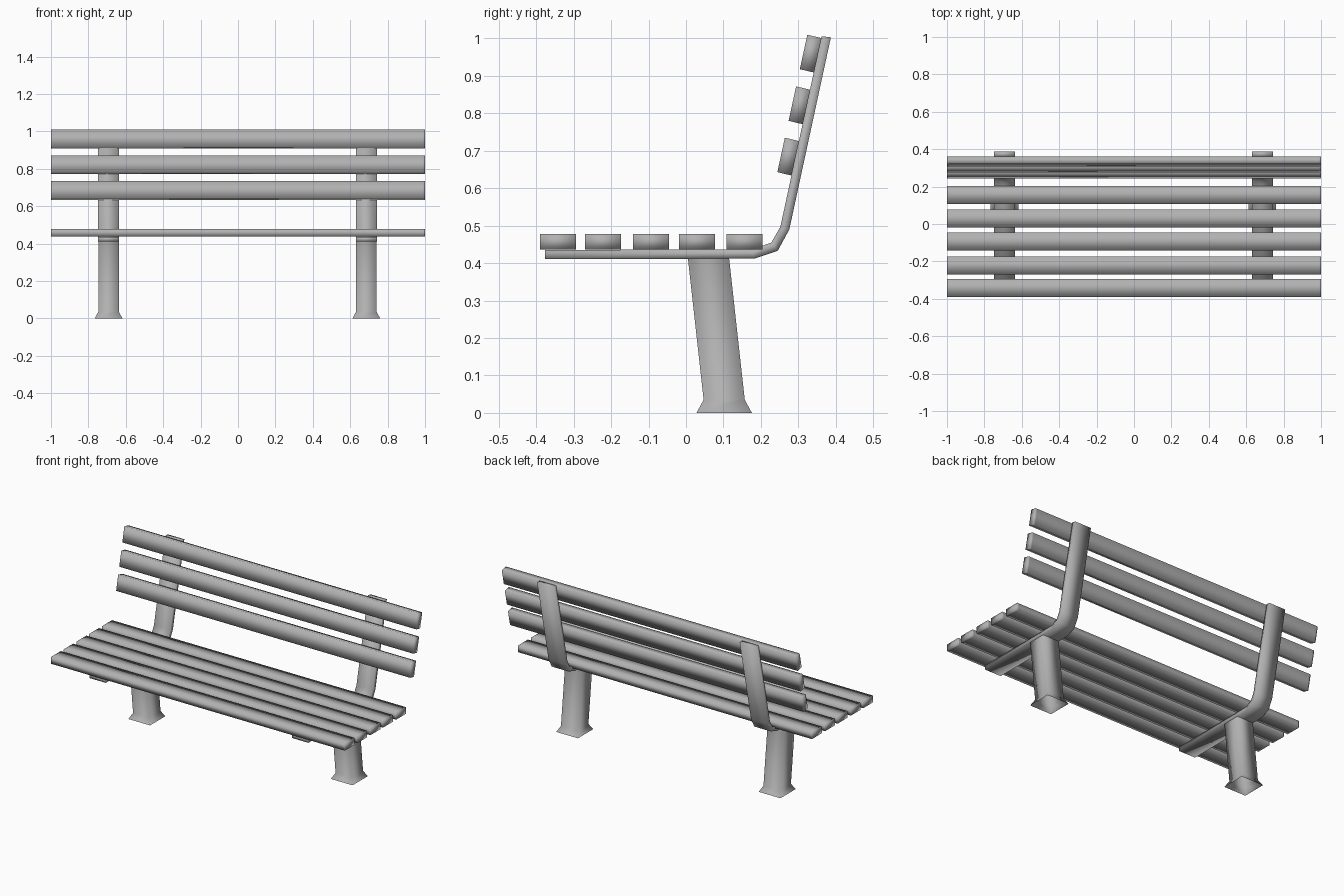
import bpy
import bmesh

if "Cube" in bpy.data.objects:
    bpy.data.objects.remove(bpy.data.objects["Cube"])

# Dark grey paint shared by every part
GREY = bpy.data.materials.new("dark_grey")
GREY.diffuse_color = (0.44, 0.44, 0.44, 1)
GREY.use_nodes = True
GREY.node_tree.nodes["Principled BSDF"].inputs["Base Color"].default_value = GREY.diffuse_color


def finish(name, bm):
    """Turn a bmesh into a smooth shaded object."""
    bmesh.ops.recalc_face_normals(bm, faces=bm.faces[:])
    for f in bm.faces:
        f.smooth = True
    mesh = bpy.data.meshes.new(name)
    bm.to_mesh(mesh)
    bm.free()
    mesh.materials.append(GREY)
    obj = bpy.data.objects.new(name, mesh)
    bpy.context.collection.objects.link(obj)
    return obj


def loft(name, rings, capped=True):
    """Bridge equal-sized vertex rings and optionally cap both ends."""
    bm = bmesh.new()
    loops = [[bm.verts.new(co) for co in ring] for ring in rings]
    n = len(loops[0])
    for a, b in zip(loops, loops[1:]):
        for i in range(n):
            j = (i + 1) % n
            bm.faces.new((a[i], a[j], b[j], b[i]))
    if capped:
        bm.faces.new(loops[0])
        bm.faces.new(loops[-1])
    return finish(name, bm)


def slat(name, section):
    """Full-width board from a y/z section, with support loops at the ends."""
    return loft(name, [[(x, y, z) for y, z in section]
                       for x in (-1, -0.99, 0.99, 1)])


# Seat slats
for i, y in enumerate((-0.342, -0.222, -0.093, 0.029, 0.156)):
    a, b = y - 0.048, y + 0.048
    slat(f"seat_slat_{i + 1}", [(a, 0.437), (b, 0.437), (b, 0.478), (a, 0.478)])

# Backrest slats, placed by their upper front corner
for i, (y, z) in enumerate(((0.264, 0.735), (0.294, 0.872), (0.324, 1.010))):
    slat(f"back_slat_{i + 1}", [(y, z), (y + 0.038, z - 0.009),
                                (y + 0.018, z - 0.101), (y - 0.020, z - 0.092)])

# Bent rail: (outer y, outer z, inner y, inner z) along its path
RAIL = [(-0.376, 0.411, -0.376, 0.435), (0.183, 0.412, 0.178, 0.437),
        (0.245, 0.433, 0.228, 0.455), (0.276, 0.490, 0.252, 0.497),
        (0.387, 1.003, 0.362, 1.006)]

# Leg, a hollow tube: (centre y, z, half width)
LEG = [(0.102, 0.0, 0.074), (0.102, 0.035, 0.055), (0.060, 0.414, 0.055)]

for side, cx in (("left", -0.692), ("right", 0.686)):
    l, r = cx - 0.056, cx + 0.056
    loft(f"{side}_rail", [[(l, oy, oz), (r, oy, oz), (r, iy, iz), (l, iy, iz)]
                          for oy, oz, iy, iz in RAIL])
    loft(f"{side}_leg", [[(cx - h, y - h, z), (cx + h, y - h, z),
                          (cx + h, y + h, z), (cx - h, y + h, z)]
                         for y, z, h in LEG], capped=False)
